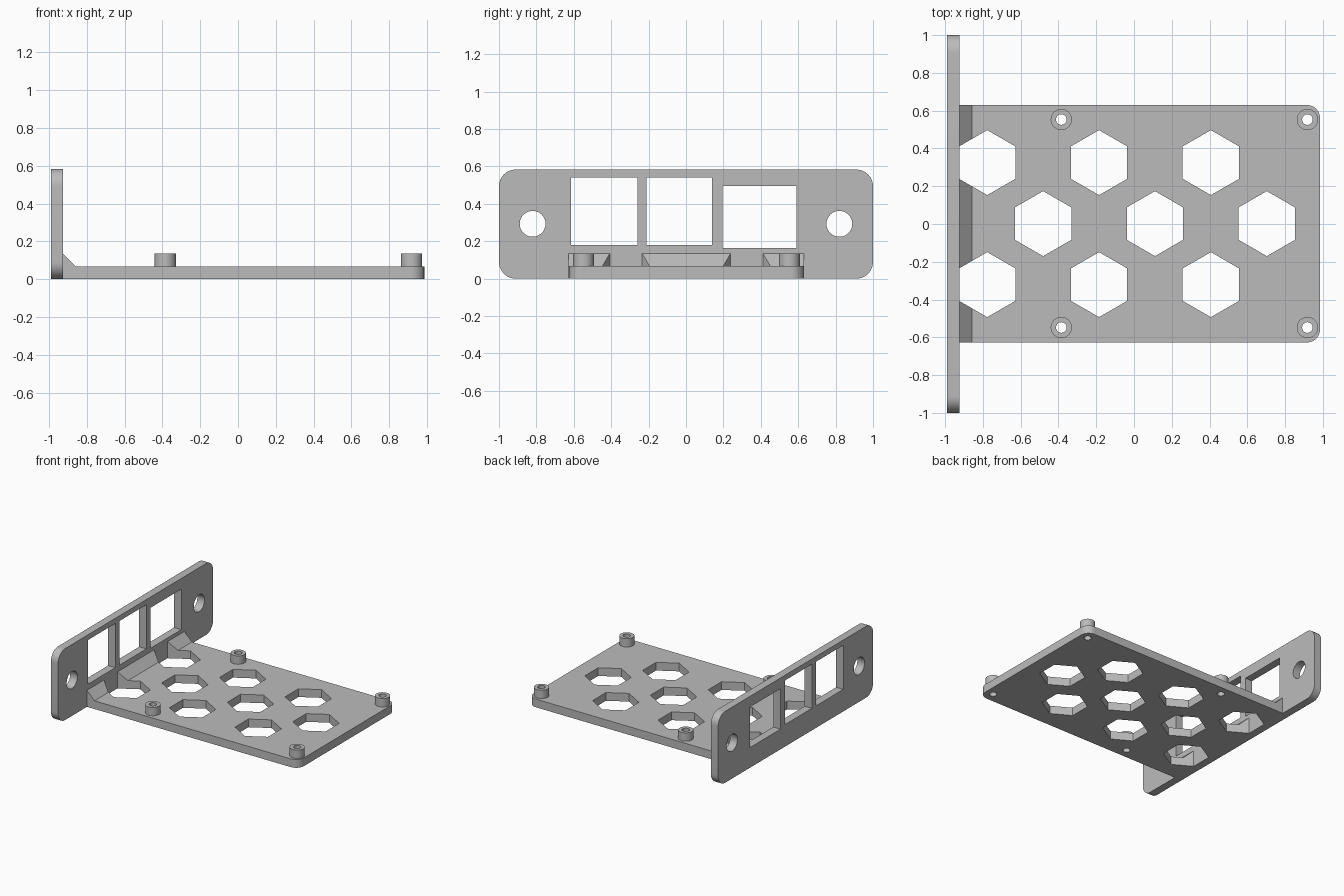
import bpy
import bmesh
from math import cos, sin, tau, pi
from mathutils import Vector

cube = bpy.data.objects.get("Cube")
if cube:
    bpy.data.objects.remove(cube, do_unlink=True)

grey = bpy.data.materials.new("plain grey")
grey.use_nodes = True
grey.diffuse_color = (0.5, 0.5, 0.5, 1)
grey.node_tree.nodes["Principled BSDF"].inputs["Base Color"].default_value = (0.5, 0.5, 0.5, 1)


def circle(u, v, r, n=48, turn=0.0):
    return [(u + r * cos(turn + tau * i / n), v + r * sin(turn + tau * i / n)) for i in range(n)]


def rect(u0, u1, v0, v1):
    return [(u0, v0), (u1, v0), (u1, v1), (u0, v1)]


def rounded(u0, u1, v0, v1, radii, n=12):
    """Rectangle with one radius per corner, counter-clockwise from (u0, v0)."""
    points = []
    for k, ((u, v), r) in enumerate(zip(rect(u0, u1, v0, v1), radii)):
        if r == 0:
            points.append((u, v))
            continue
        cu = u + r if u == u0 else u - r
        cv = v + r if v == v0 else v - r
        for i in range(n + 1):
            a = pi + k * pi / 2 + pi / 2 * i / n
            points.append((cu + r * cos(a), cv + r * sin(a)))
    return points


def prism(name, outlines, axis, low, high):
    """Extrude flat outlines along x (outline is y, z), y (x, z) or z (x, y)."""
    place = {"x": lambda u, v, d: Vector((d, u, v)),
             "y": lambda u, v, d: Vector((u, d, v)),
             "z": lambda u, v, d: Vector((u, v, d))}[axis]
    shift = place(0, 0, high - low)
    bm = bmesh.new()
    for outline in outlines:
        face = bm.faces.new([bm.verts.new(place(u, v, low)) for u, v in outline])
        new = bmesh.ops.extrude_face_region(bm, geom=[face], use_keep_orig=True)["geom"]
        bmesh.ops.translate(bm, vec=shift, verts=[g for g in new if isinstance(g, bmesh.types.BMVert)])
    bmesh.ops.recalc_face_normals(bm, faces=bm.faces[:])
    mesh = bpy.data.meshes.new(name)
    bm.to_mesh(mesh)
    bm.free()
    mesh.materials.append(grey)
    obj = bpy.data.objects.new(name, mesh)
    bpy.context.collection.objects.link(obj)
    return obj


def select(obj):
    bpy.ops.object.select_all(action="DESELECT")
    obj.select_set(True)
    bpy.context.view_layer.objects.active = obj


def cut(obj, cutter):
    """Cut the holes and throw the cutter away."""
    select(obj)
    mod = obj.modifiers.new("holes", "BOOLEAN")
    mod.operation = "DIFFERENCE"
    mod.solver = "EXACT"
    mod.object = cutter
    bpy.ops.object.modifier_apply(modifier=mod.name)
    bpy.data.objects.remove(cutter, do_unlink=True)


def finish(obj):
    select(obj)
    bpy.ops.object.shade_smooth_by_angle(angle=pi / 6)


thick, inner, back, front = 0.067, -0.925, 0.63, -0.627

# Upright face panel with port windows and two mounting holes
panel = prism("face_panel", [rounded(-1, 1, 0, 0.583, [0.09] * 4)], "x", -0.99, inner)
openings = [rect(-0.615, -0.26, 0.18, 0.54), rect(-0.21, 0.14, 0.18, 0.54),
            rect(0.195, 0.59, 0.165, 0.495),
            circle(-0.82, 0.293, 0.069), circle(0.82, 0.293, 0.069)]
cut(panel, prism("panel_cutter", openings, "x", -1.1, -0.8))

# Hexagon hole pattern in three staggered rows
hexagons = [circle(x + step * 0.592, y, 0.172, 6, pi / 2)
            for x, y in ((-0.777, 0.325), (-0.481, 0.002), (-0.777, -0.321)) for step in range(3)]
posts = [(x, y) for x in (-0.385, 0.918) for y in (0.553, -0.548)]
bores = [circle(x, y, 0.028) for x, y in posts]

# Base plate, rounded at the free end
base = prism("base_plate", [rounded(inner, 0.985, front, back, [0, 0.07, 0.07, 0])], "z", 0, thick)
cut(base, prism("base_cutter", hexagons + bores, "z", -0.1, 0.3))

# Sloped brace between base and panel, interrupted by the hexagons
brace = prism("corner_brace", [[(inner, thick), (-0.857, thick), (inner, 0.135)]], "y", front, back)
cut(brace, prism("brace_cutter", hexagons, "z", -0.1, 0.3))

# Board standoffs
standoffs = prism("standoffs", [circle(x, y, 0.056) for x, y in posts], "z", thick, 0.135)
cut(standoffs, prism("standoff_cutter", bores, "z", -0.1, 0.3))

for part in (panel, base, brace, standoffs):
    finish(part)
